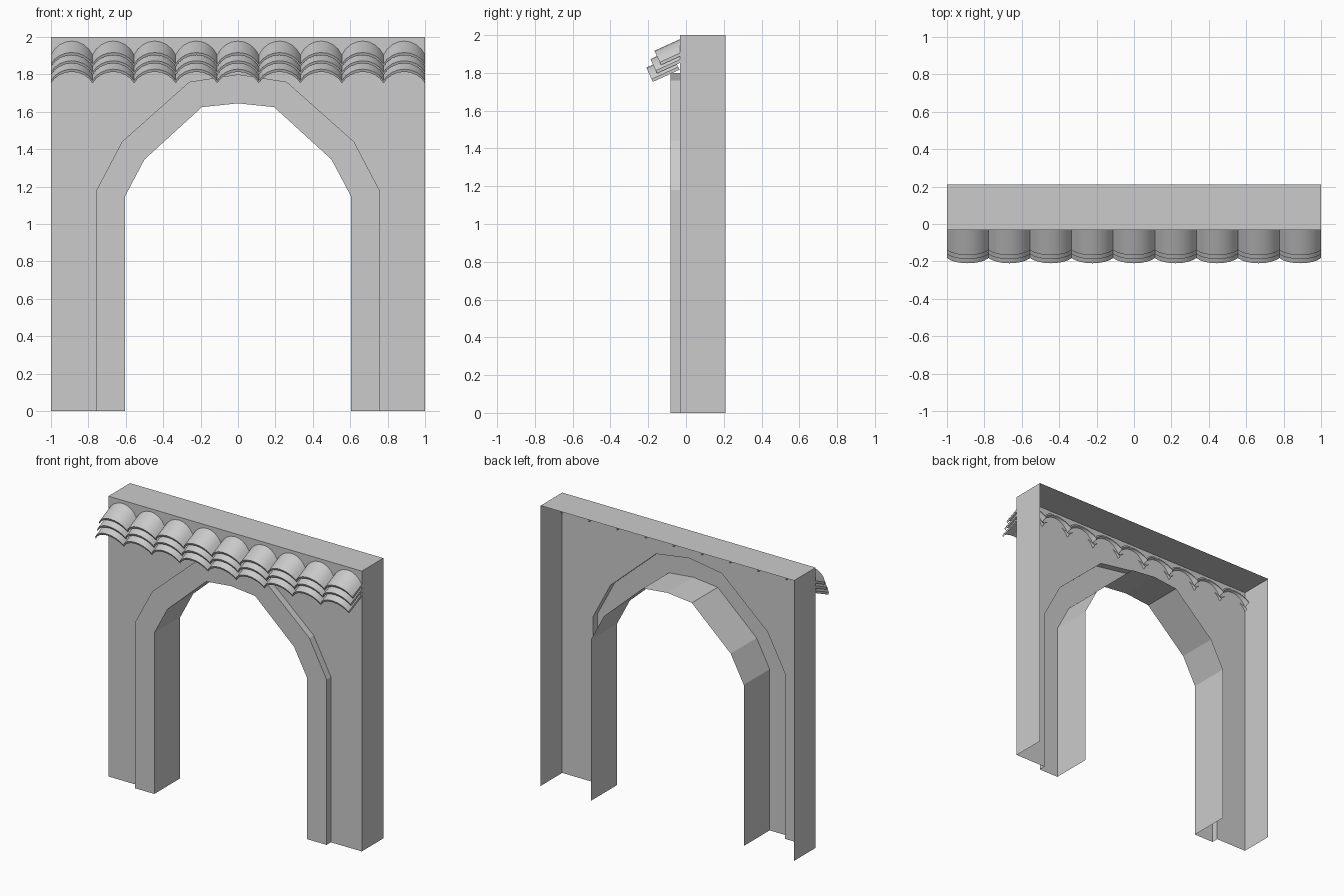
import bpy, bmesh, math

if "Cube" in bpy.data.objects:
    bpy.data.objects.remove(bpy.data.objects["Cube"])

WALL_Y, TRIM_Y, BACK_Y = -0.033, -0.082, 0.21

# half profiles (x, z), from the floor up to the centre line
INNER = [(0.603, 0), (0.603, 1.15), (0.5, 1.345), (0.193, 1.625), (0, 1.645)]
OUTER = [(0.757, 0), (0.757, 1.18), (0.62, 1.44), (0.26, 1.76), (0, 1.80)]
BORDER = [(1, 0), (1, 1.18), (1, 2), (0.26, 2), (0, 2)]


def make_object(name, bm):
    mesh = bpy.data.meshes.new(name)
    bm.to_mesh(mesh)
    bm.free()
    obj = bpy.data.objects.new(name, mesh)
    bpy.context.collection.objects.link(obj)
    return obj


def loft_half(name, rings):
    """Skin (profile, y) rings into an open sheet and mirror it across x = 0."""
    bm = bmesh.new()
    rows = [[bm.verts.new((x, y, z)) for x, z in prof] for prof, y in rings]
    for a, b in zip(rows, rows[1:]):
        for i in range(len(a) - 1):
            bm.faces.new((a[i], b[i], b[i + 1], a[i + 1]))
    obj = make_object(name, bm)
    mod = obj.modifiers.new("mirror", 'MIRROR')
    mod.use_clip = True
    return obj


# hollow wall, open at the back and bottom
loft_half("wall", [(OUTER, WALL_Y), (BORDER, WALL_Y), (BORDER, BACK_Y)])
# raised arch trim with the deep reveal of the opening
loft_half("arch_trim", [(INNER, BACK_Y), (INNER, TRIM_Y), (OUTER, TRIM_Y), (OUTER, WALL_Y)])


def tile_row(name, y_end, z_end, count=9, length=0.155, segs=8):
    """Row of tilted barrel tiles; y_end, z_end is the crown of the low end."""
    half, rise, thick = 1 / count, 0.067, 0.016
    radius = (half ** 2 + rise ** 2) / (2 * rise)
    span = math.asin(half / radius)
    tilt = math.radians(24.5)
    c, s = math.cos(tilt), math.sin(tilt)
    angles = [span * (2 * i / segs - 1) for i in range(segs + 1)]
    arc = [(radius * math.sin(a), radius * (math.cos(a) - 1)) for a in angles]
    section = arc + [(x, h - thick) for x, h in reversed(arc)]
    bm = bmesh.new()
    ends = []
    for d in (0, length):
        ends.append([bm.verts.new((x - 1 + half, y_end + d * c - h * s,
                                   z_end + d * s + h * c)) for x, h in section])
    low, high = ends
    n = len(section)
    for i in range(n):
        j = (i + 1) % n
        bm.faces.new((low[i], low[j], high[j], high[i]))
    for e in ends:
        for i in range(segs):
            bm.faces.new((e[i], e[i + 1], e[n - 2 - i], e[n - 1 - i]))
    bmesh.ops.recalc_face_normals(bm, faces=bm.faces)
    obj = make_object(name, bm)
    mod = obj.modifiers.new("repeat", 'ARRAY')
    mod.count = count
    mod.use_relative_offset = False
    mod.use_constant_offset = True
    mod.constant_offset_displace = (2 * half, 0, 0)
    bpy.ops.object.select_all(action='DESELECT')
    obj.select_set(True)
    bpy.context.view_layer.objects.active = obj
    bpy.ops.object.shade_smooth_by_angle(angle=math.radians(35))


# three stepped rows of roof tiles
for label, y, z in (("upper", -0.167, 1.917), ("middle", -0.188, 1.873), ("lower", -0.21, 1.828)):
    tile_row(label + "_roof_tiles", y, z)
